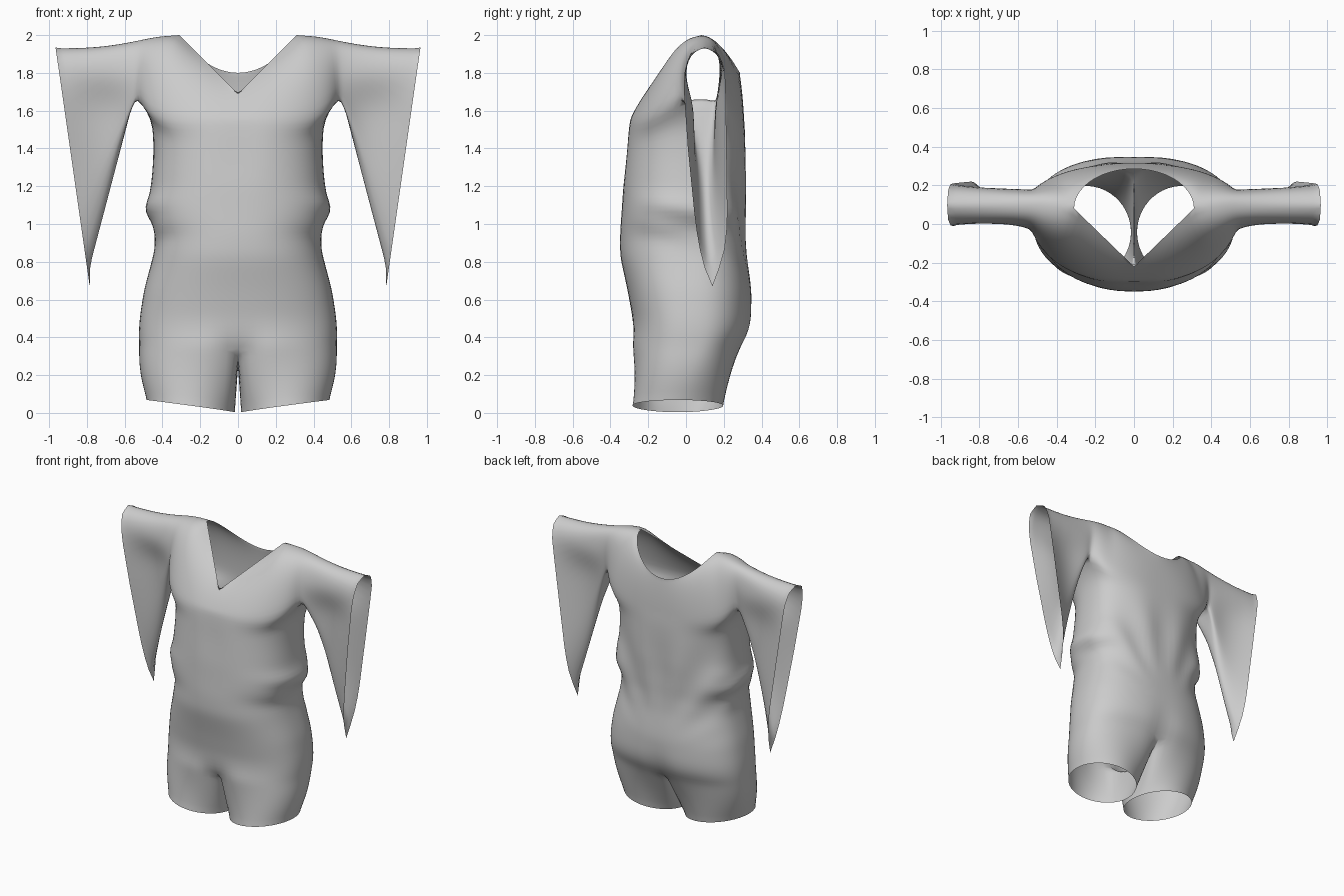
import bpy, bmesh
from math import sin, cos, pi, exp, radians, atan2
from mathutils import Vector

if "Cube" in bpy.data.objects:
    bpy.data.objects.remove(bpy.data.objects["Cube"])

H, F, K = 40, 17, 11       # half-ring steps, panel columns, neck corner column
CROTCH, CHEST = 0.36, 1.55

# z, half width, front y, back y
BODY = [(0.36, .524, -.297, .30), (0.42, .527, -.285, .337), (0.5, .522, -.283, .352),
        (0.65, .499, -.31, .35), (0.83, .45, -.35, .327), (0.95, .432, -.35, .324),
        (1.02, .477, -.345, .327), (1.1, .492, -.34, .327), (1.2, .46, -.336, .329),
        (1.35, .448, -.325, .324), (1.47, .452, -.315, .318), (1.55, .545, -.303, .31)]
# sleeve opening outline from tip, up the front, over the top, down the back (y, z)
CUFF = [(.14, .67), (.085, .80), (.05, 1.0), (.01, 1.4), (-.012, 1.72), (-.005, 1.83),
        (.025, 1.905), (.098, 1.935), (.17, 1.905), (.205, 1.83), (.21, 1.72),
        (.215, 1.4), (.22, 1.0), (.20, .83), (.14, .67)]


def table(rows, v):
    for a, b in zip(rows, rows[1:]):
        if v <= b[0]:
            t = (v - a[0]) / (b[0] - a[0])
            return [p + (q - p) * t for p, q in zip(a[1:], b[1:])]
    return list(rows[-1][1:])


def soft_table(rows, v, s=.03):
    """Table lookup averaged over a short span, so bands blend."""
    s = min(s, v - rows[0][0], rows[-1][0] - v)
    vals = [table(rows, v + s * d / 3) for d in range(-3, 4)]
    return [sum(c) / 7 for c in zip(*vals)]


def bump(v, c, s):
    return exp(-((v - c) / s) ** 2)


def ring(z):
    """Half cross-section of the body, front centre to back centre."""
    w, yf, yb = soft_table(BODY, z)
    rise = max(0, (z - 1.2) / (CHEST - 1.2)) ** 2
    yc = .04 + .05 * rise
    out = []
    for k in range(H + 1):
        a = pi * k / H
        s, c = sin(a), cos(a)
        x = w * abs(s) ** .86 if 0 < k < H else 0
        d = abs(c) ** .8
        if c > 0:
            y = yc + (yf - yc) * d
            y += .06 * bump(x, 0, .09) * bump(z, .32, .09)
            y += .012 * bump(x, 0, .1) * bump(z, 1.4, .2)
        else:
            y = yc + (yb - yc) * d
            y -= .03 * bump(x, 0, .06) * bump(z, .4, .15)
            y -= .014 * (1 + cos(15 * atan2(x, z - .55))) * bump(z, 1.1, .28) * d
        # gathered cloth at the waist sides
        fold = s ** 6 * bump(z, 1.03, .13)
        x += .012 * fold * sin(42 * z + 9 * y)
        y += .012 * fold * sin(50 * z + 14 * x)
        out.append(Vector((x, y, z + .145 * s ** 8 * rise)))
    return out


bm = bmesh.new()


def grid(rows):
    """Skin rows of points, on both sides of the body."""
    for sx in (1, -1):
        vs = [[bm.verts.new((p.x * sx, p.y, p.z)) for p in r] for r in rows]
        for r, q in zip(vs, vs[1:]):
            for i in range(len(r) - 1):
                bm.faces.new((r[i], r[i + 1], q[i + 1], q[i]))


def lerp_rows(a, b, n, ease=1.0):
    return [[p.lerp(q, (i / n) ** ease) for p, q in zip(a, b)] for i in range(n + 1)]


# body
N = 44
body = [ring(CROTCH + (CHEST - CROTCH) * i / N) for i in range(N + 1)]
grid(body)

# legs
S = 12
low = body[0]
seam = [low[-1].lerp(low[0], i / S) - Vector((0, 0, .12 * sin(pi * i / S) ** .7 if 0 < i < S else 0))
        for i in range(S + 1)]
hem = []
for i in range(H + S + 1):
    b = radians(-55 + 290 * i / H) if i <= H else radians(235 + 70 * (i - H) / S)
    x = .25 + .234 * sin(b)
    hem.append(Vector((x, -.043 - .24 * cos(b), .004 + .064 * max(0, (x - .02) / .46) ** .9)))
legs = lerp_rows(low + seam[1:], hem, 12)
for i, row in enumerate(legs):         # thighs swell slightly outward
    for p in row:
        p.x += .014 * sin(pi * i / 12) * max(0, (p.x - .25) / .25)
grid(legs)


# shoulder panels
def panel_top(k, back):
    if k >= K:
        v = (k - K) / (F - K)
        return Vector((.31 + .2 * v, .08 + .02 * v, 2.0 - .025 * v * v))
    v = k / K
    if back:
        p = v * pi / 2
        c = cos(p) if k else 1
        return Vector((.31 * sin(p), .08 + .205 * c, 2.0 - .2 * c ** 1.8))
    return Vector((.31 * v, -.22 + .30 * v, 1.69 + .31 * v))


J = 16


def column(k, back):
    p0 = body[-1][H - k if back else k]
    p2 = panel_top(k, back)
    v = min(1, k / K)
    d = p2 - p0
    p1 = p0 + Vector((d.x * .5, d.y * (.4 - .12 * v), d.z * (.5 + .5 * v)))
    if back:
        p1 = p0 + Vector((d.x * .5, d.y * (.3 - .2 * v), d.z * (.55 + .45 * v)))
    # outer columns bow out a little into a rounded armhole
    if k > K:
        p1.y += (.06 if back else -.05) * (k - K) / (F - K)
    return [p0 * (1 - t) ** 2 + p1 * 2 * t * (1 - t) + p2 * t * t for t in [j / J for j in range(J + 1)]]


front = [column(k, False) for k in range(F + 1)]
back = [column(k, True) for k in range(F + 1)]
grid(front)
grid(back)

# sleeves: armhole loop lofted to the long pointed opening
under = body[-1][F:H - F + 1]          # armpit points, front to back
m = len(under) // 2
hole = under[m::-1] + front[F][1:] + back[F][-2::-1] + under[-2:m - 1:-1]
lens = [0]
for a, b in zip(CUFF, CUFF[1:]):
    lens.append(lens[-1] + (Vector(b) - Vector(a)).length)


def cuff_table(lo, hi):
    return [(lens[i] - lens[lo], *CUFF[i]) for i in range(lo, hi + 1)]


half = len(hole) // 2
top = 7
up, down = cuff_table(0, top), cuff_table(top, len(CUFF) - 1)
cuff = []
for i in range(len(hole)):
    # denser points toward the rounded top of the opening
    if i <= half:
        t = 1 - (1 - i / half) ** 1.5
        y, z = table(up, up[-1][0] * t)
    else:
        t = ((i - half) / (len(hole) - 1 - half)) ** 1.5
        y, z = table(down, down[-1][0] * t)
    cuff.append(Vector((.785 + (z - .67) * .143, y, z)))
sleeve = lerp_rows(hole, cuff, 24)
for i, row in enumerate(sleeve):       # sag of the arm tube, cloth drawn in below it
    b = sin(pi * i / 24)
    for p in row:
        p.z -= .014 * b * max(0, (p.z - 1.6) / .35)
        p.y += (.1 - p.y) * .45 * b * min(1, max(0, (1.78 - p.z) / .15))
grid(sleeve)

bmesh.ops.remove_doubles(bm, verts=bm.verts, dist=.0004)
inner = [v for v in bm.verts if not v.is_boundary]
for _ in range(4):
    bmesh.ops.smooth_vert(bm, verts=inner, factor=.5, use_axis_x=True, use_axis_y=True, use_axis_z=True)
bmesh.ops.recalc_face_normals(bm, faces=bm.faces)

mesh = bpy.data.meshes.new("romper")
bm.to_mesh(mesh)
bm.free()
obj = bpy.data.objects.new("romper", mesh)
bpy.context.collection.objects.link(obj)
for p in mesh.polygons:
    p.use_smooth = True
